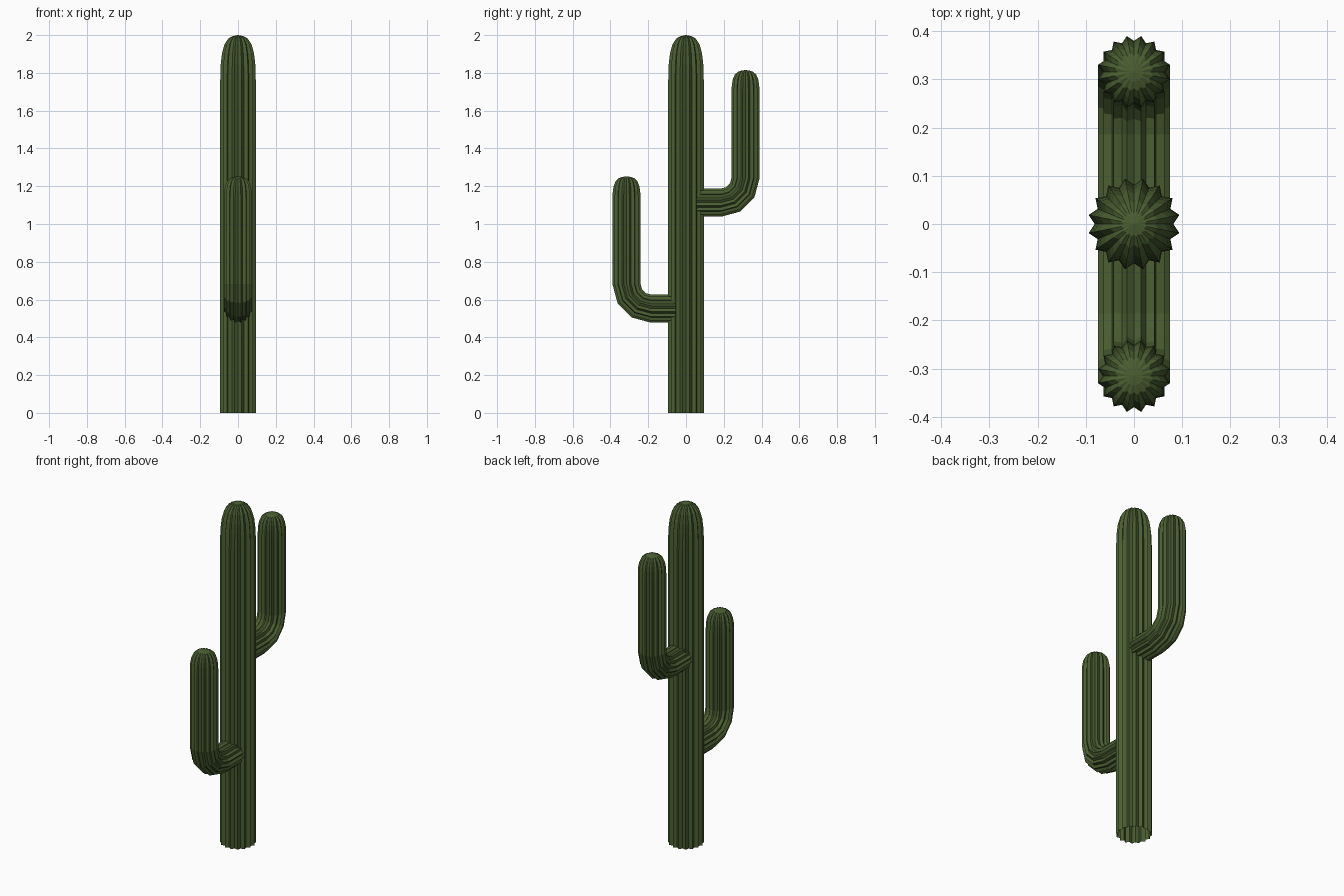
import bpy, bmesh, math
from mathutils import Vector

if "Cube" in bpy.data.objects:
    bpy.data.objects.remove(bpy.data.objects["Cube"])

RIBS = 16
green = bpy.data.materials.new("cactus green")
green.diffuse_color = (0.068, 0.112, 0.031, 1)
green.use_nodes = True
green.node_tree.nodes["Principled BSDF"].inputs["Base Color"].default_value = green.diffuse_color


def ribbed_tube(name, stations, radius, tip):
    """Sweep a pleated circle along (y, z, tilt, scale) stations and close it at the tip."""
    bm = bmesh.new()
    n = RIBS * 2
    rings = []
    for y, z, tilt, scale in stations:
        side = Vector((0, math.cos(tilt), math.sin(tilt)))
        ring = []
        for i in range(n):
            a = (i + 1) * math.pi / RIBS
            r = radius * scale * (1 if i % 2 == 0 else 0.85)
            ring.append(bm.verts.new(Vector((0, y, z)) + r * (
                Vector((math.cos(a), 0, 0)) + side * math.sin(a))))
        rings.append(ring)
    for lo, hi in zip(rings, rings[1:]):
        for i in range(n):
            j = (i + 1) % n
            bm.faces.new((lo[i], lo[j], hi[j], hi[i]))
    top = bm.verts.new((0, tip[0], tip[1]))
    for i in range(n):
        bm.faces.new((rings[-1][i], rings[-1][(i + 1) % n], top))
    bmesh.ops.recalc_face_normals(bm, faces=bm.faces)
    mesh = bpy.data.meshes.new(name)
    bm.to_mesh(mesh)
    bm.free()
    mesh.materials.append(green)
    bpy.context.collection.objects.link(bpy.data.objects.new(name, mesh))


def cap(y, top, depth):
    """Rounded end: (drop below the top as share of depth, radius scale)."""
    profile = [(1, 1), (0.64, 0.97), (0.4, 0.9), (0.2, 0.76), (0.07, 0.53), (0.02, 0.28)]
    return [(y, top - d * depth, 0, s) for d, s in profile]


def arm(name, direction, height, top):
    """Elbow arm: horizontal stub, three-step bend, upright with a rounded end."""
    bend, reach = 0.13, 0.315
    cy, cz = reach - bend, height + bend
    path = [(direction * 0.03, height, -direction * math.pi / 2, 1)]
    for k in range(4):
        a = k * math.pi / 6
        path.append((direction * (cy + bend * math.sin(a)), cz - bend * math.cos(a),
                     -direction * (math.pi / 2 - a), 1))
    ribbed_tube(name, path + cap(direction * reach, top, 0.12), 0.076,
                (direction * reach, top))


# trunk, open underneath
ribbed_tube("trunk", [(0, 0, 0, 1)] + cap(0, 2.0, 0.24), 0.096, (0, 2.0))

# two arms on opposite sides
arm("upper_arm", 1, 1.113, 1.815)
arm("lower_arm", -1, 0.552, 1.252)
